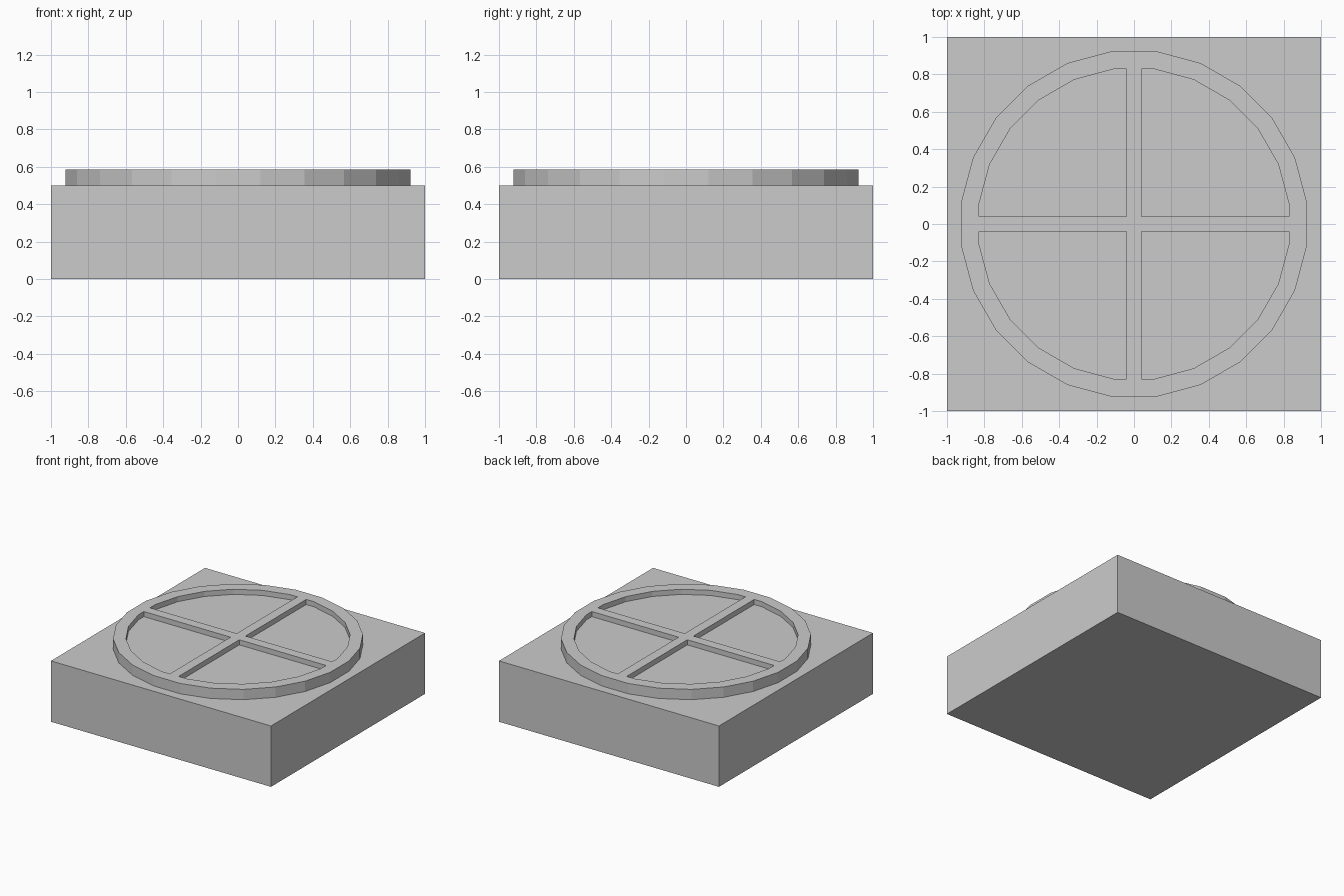
import bpy
import bmesh
from math import cos, sin, radians

cube = bpy.data.objects.get("Cube")
if cube:
    bpy.data.objects.remove(cube, do_unlink=True)

BASE_TOP = 0.5
FLOOR = 0.543      # bottom of the four pockets
RIM_TOP = 0.585
BAR = 0.04         # half width of the cross bars
SIDES = 24

grey = bpy.data.materials.new("light grey")
grey.use_nodes = True
colour = (0.6, 0.6, 0.6, 1)
grey.diffuse_color = colour
grey.node_tree.nodes["Principled BSDF"].inputs["Base Color"].default_value = colour


def prisms(name, outlines, z0, z1):
    """One object holding an upright prism for each counter-clockwise outline."""
    bm = bmesh.new()
    for outline in outlines:
        face = bm.faces.new([bm.verts.new((x, y, z0)) for x, y in outline])
        top = bmesh.ops.extrude_face_region(bm, geom=[face])["geom"]
        verts = [v for v in top if isinstance(v, bmesh.types.BMVert)]
        bmesh.ops.translate(bm, verts=verts, vec=(0, 0, z1 - z0))
    bmesh.ops.recalc_face_normals(bm, faces=bm.faces[:])
    mesh = bpy.data.meshes.new(name)
    bm.to_mesh(mesh)
    bm.free()
    mesh.materials.append(grey)
    obj = bpy.data.objects.new(name, mesh)
    bpy.context.collection.objects.link(obj)
    return obj


def arc(apothem, count):
    """Corners of a regular polygon with a flat side on each axis."""
    step = 360 / SIDES
    radius = apothem / cos(radians(step / 2))
    angles = [radians(step * (i + 0.5)) for i in range(count)]
    return [(radius * cos(a), radius * sin(a)) for a in angles]


# Square block
prisms("base_block", [[(-1, -1), (1, -1), (1, 1), (-1, 1)]], 0, BASE_TOP)

# Round raised plate
wheel = prisms("crossed_ring", [arc(0.923, SIDES)], BASE_TOP, RIM_TOP)

# Four quarter pockets leave a rim and a cross
INNER = 0.828
quarter = [(BAR, BAR), (INNER, BAR)] + arc(INNER, SIDES // 4) + [(BAR, INNER)]
pockets = []
for turn in range(4):
    pockets.append(quarter)
    quarter = [(-y, x) for x, y in quarter]
cutter = prisms("pocket_cutter", pockets, FLOOR, RIM_TOP + 0.1)
cutter.hide_render = True

cut = wheel.modifiers.new("pockets", "BOOLEAN")
cut.operation = "DIFFERENCE"
cut.solver = "EXACT"
cut.object = cutter
bpy.context.view_layer.objects.active = wheel
bpy.ops.object.modifier_apply(modifier=cut.name)
bpy.data.objects.remove(cutter, do_unlink=True)
